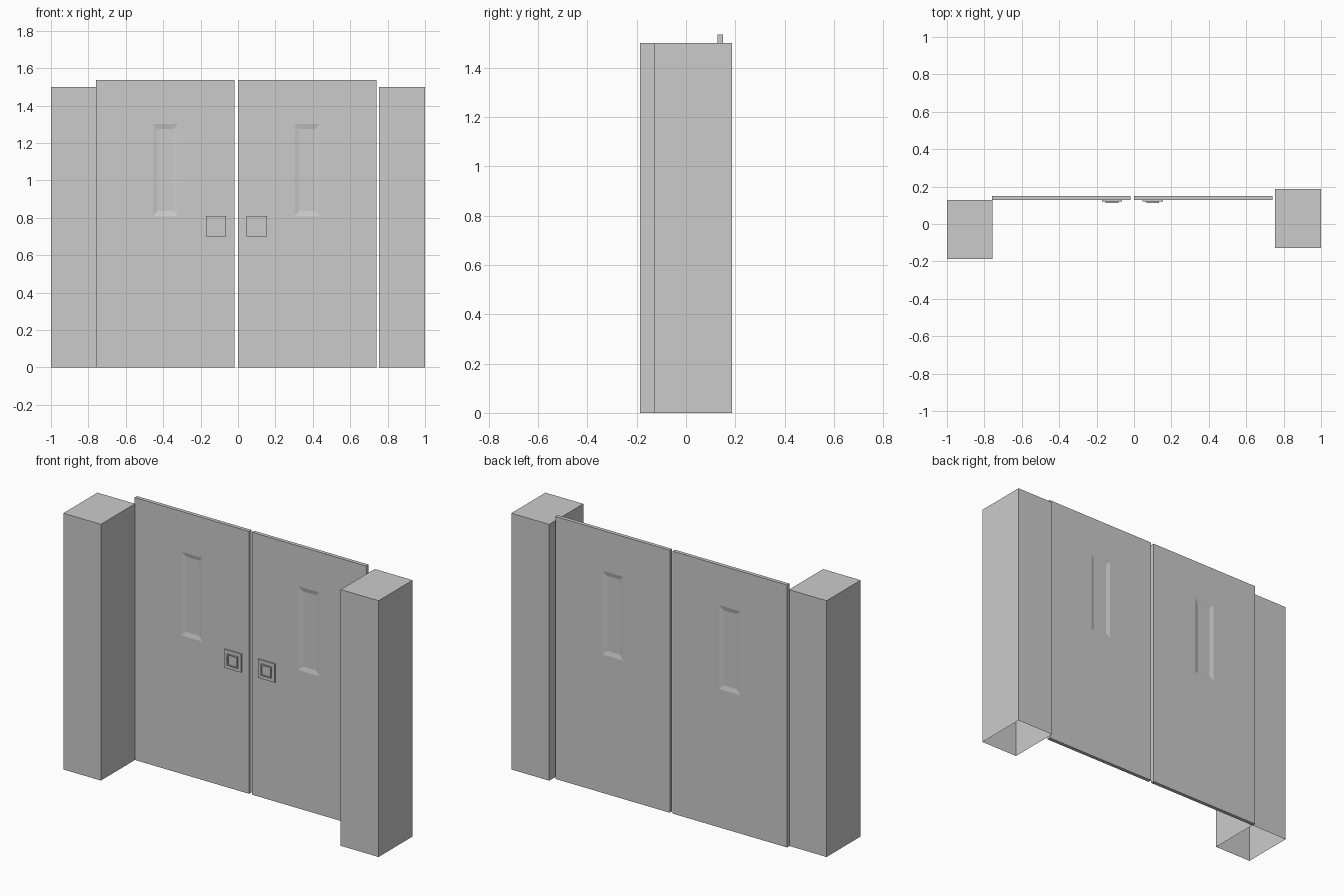
import bpy, bmesh

if "Cube" in bpy.data.objects:
    bpy.data.objects.remove(bpy.data.objects["Cube"])

AXIS = -0.009  # the pair of doors mirrors about this x


def loft(name, rings, start_cap=True, end_cap=True):
    """Skin a stack of four-cornered rings into one object."""
    bm = bmesh.new()
    loops = [[bm.verts.new(p) for p in ring] for ring in rings]
    for a, b in zip(loops, loops[1:]):
        for i in range(4):
            j = (i + 1) % 4
            bm.faces.new((a[i], a[j], b[j], b[i]))
    if start_cap:
        bm.faces.new(loops[0][::-1])
    if end_cap:
        bm.faces.new(loops[-1])
    bmesh.ops.recalc_face_normals(bm, faces=bm.faces)
    me = bpy.data.meshes.new(name)
    bm.to_mesh(me)
    bm.free()
    ob = bpy.data.objects.new(name, me)
    bpy.context.collection.objects.link(ob)
    return ob


def upright(x0, x1, z0, z1, y, inset=0, flip=False):
    """Rectangle facing front, optionally inset and mirrored."""
    x0, x1, z0, z1 = x0 + inset, x1 - inset, z0 + inset, z1 - inset
    if flip:
        x0, x1 = 2 * AXIS - x1, 2 * AXIS - x0
    return [(x0, y, z0), (x1, y, z0), (x1, y, z1), (x0, y, z1)]


def flat(x0, x1, y0, y1, z):
    return [(x0, y0, z), (x1, y0, z), (x1, y1, z), (x0, y1, z)]


# Pillars: hollow underneath, staggered front to back
for name, x0, x1, y0, y1 in (("left_pillar", -1, -0.757, -0.187, 0.128),
                             ("right_pillar", 0.755, 1, -0.128, 0.187)):
    loft(name, [flat(x0, x1, y0, y1, 0), flat(x0, x1, y0, y1, 1.5)], start_cap=False)

door = (-0.759, -0.018, 0, 1.536)
panel = (-0.455, -0.32, 0.81, 1.30)
plate = (-0.172, -0.064, 0.70, 0.808)
front, back, dip = 0.128, 0.150, 0.006

for side, f in (("left", False), ("right", True)):
    # Door slab with a shallow bevelled panel sunk into both faces
    loft(side + "_door", [
        upright(*panel, back - dip, 0.025, f),
        upright(*panel, back, 0, f),
        upright(*door, back, 0, f),
        upright(*door, front, 0, f),
        upright(*panel, front, 0, f),
        upright(*panel, front + dip, 0.025, f)])
    # Square handle plate with a raised, hollowed centre
    loft(side + "_handle", [
        upright(*plate, front + 0.002, 0, f),
        upright(*plate, front - 0.009, 0, f),
        upright(*plate, front - 0.009, 0.02, f),
        upright(*plate, front - 0.015, 0.02, f),
        upright(*plate, front - 0.015, 0.026, f),
        upright(*plate, front - 0.009, 0.026, f)])
